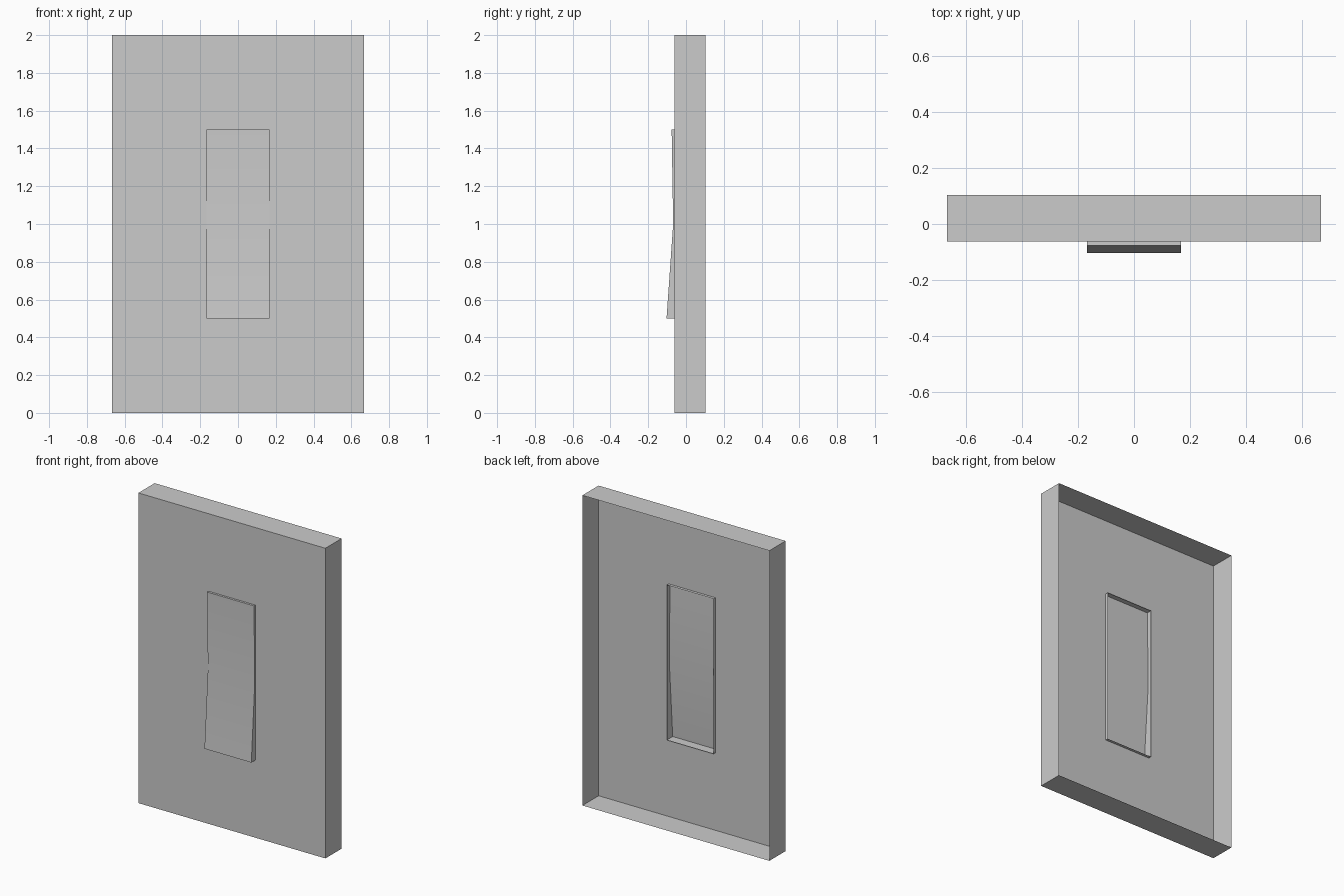
import bpy
import bmesh

cube = bpy.data.objects.get("Cube")
if cube:
    bpy.data.objects.remove(cube, do_unlink=True)

# Single light grey plastic
grey = bpy.data.materials.new("light grey plastic")
grey.use_nodes = True
colour = (0.6, 0.6, 0.6, 1.0)
grey.diffuse_color = colour
grey.node_tree.nodes["Principled BSDF"].inputs["Base Color"].default_value = colour

PLATE_W, PLATE_H = 0.667, 2.0      # half width, height
FRONT, BACK = -0.062, 0.103
ROCKER_W, LOW, HIGH = 0.167, 0.5, 1.5
ROCKER_BACK = -0.043


def finish(bm, name):
    """Point the open shell outwards and turn it into an object."""
    bm.normal_update()
    bmesh.ops.recalc_face_normals(bm, faces=bm.faces)
    front = min(bm.faces, key=lambda f: f.calc_center_median().y)
    if front.normal.y > 0:
        bmesh.ops.reverse_faces(bm, faces=bm.faces)
    mesh = bpy.data.meshes.new(name)
    bm.to_mesh(mesh)
    bm.free()
    mesh.materials.append(grey)
    obj = bpy.data.objects.new(name, mesh)
    bpy.context.collection.objects.link(obj)
    return obj


def rectangle(bm, half_w, low, high, y):
    corners = [(-half_w, low), (half_w, low), (half_w, high), (-half_w, high)]
    return [bm.verts.new((x, y, z)) for x, z in corners]


# Wall plate: open-backed shell with an opening for the rocker
bm = bmesh.new()
loops = [rectangle(bm, PLATE_W, 0, PLATE_H, BACK),
         rectangle(bm, PLATE_W, 0, PLATE_H, FRONT),
         rectangle(bm, ROCKER_W, LOW, HIGH, FRONT)]
for a, b in zip(loops, loops[1:]):
    for i in range(4):
        j = (i + 1) % 4
        bm.faces.new((a[i], a[j], b[j], b[i]))
finish(bm, "wall_plate")

# Rocker: open-backed shell with a bent front, pressed in at the top
bm = bmesh.new()
rows = []
for y, z in [(-0.076, HIGH), (-0.068, 1.0), (-0.103, LOW)]:
    section = [(-ROCKER_W, ROCKER_BACK), (-ROCKER_W, y),
               (ROCKER_W, y), (ROCKER_W, ROCKER_BACK)]
    rows.append([bm.verts.new((x, d, z)) for x, d in section])
for a, b in zip(rows, rows[1:]):
    for i in range(3):
        bm.faces.new((a[i], b[i], b[i + 1], a[i + 1]))
bm.faces.new(rows[0])
bm.faces.new(rows[-1])
rocker = finish(bm, "rocker_switch")

# Soften the shallow bend while the rim stays sharp
bpy.ops.object.select_all(action="DESELECT")
rocker.select_set(True)
bpy.context.view_layer.objects.active = rocker
bpy.ops.object.shade_smooth_by_angle()
